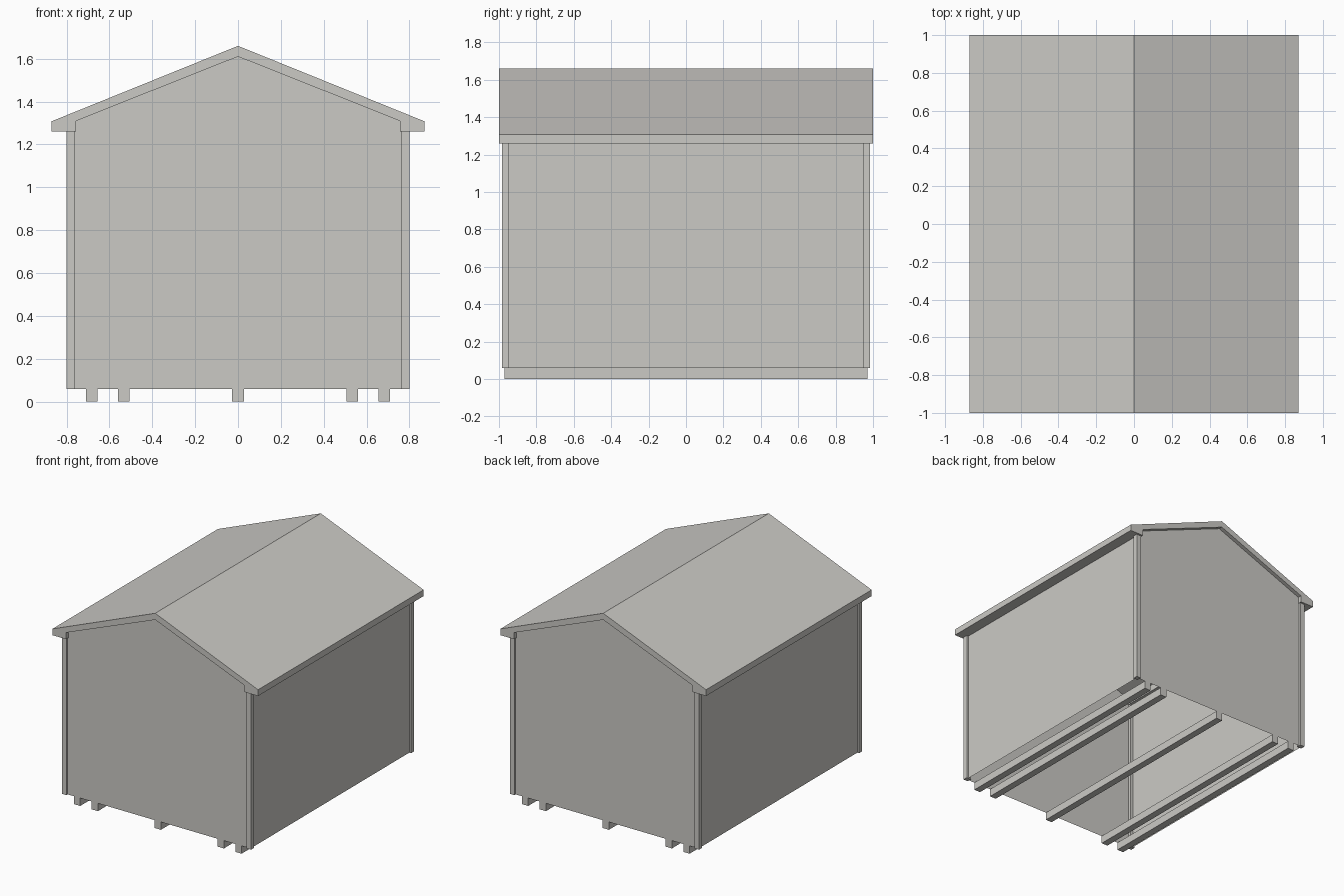
import bpy
import bmesh

if "Cube" in bpy.data.objects:
    bpy.data.objects.remove(bpy.data.objects["Cube"])

grey = bpy.data.materials.new("warm grey")
grey.diffuse_color = (0.60, 0.59, 0.56, 1)
grey.use_nodes = True
grey.node_tree.nodes["Principled BSDF"].inputs["Base Color"].default_value = grey.diffuse_color


def finish(name, bm):
    me = bpy.data.meshes.new(name)
    bm.to_mesh(me)
    bm.free()
    me.materials.append(grey)
    ob = bpy.data.objects.new(name, me)
    bpy.context.collection.objects.link(ob)
    return ob


def box(name, x0, x1, y0, y1, z0, z1):
    bm = bmesh.new()
    bmesh.ops.create_cube(bm, size=1)
    for v in bm.verts:
        v.co = (x1 if v.co.x > 0 else x0,
                y1 if v.co.y > 0 else y0,
                z1 if v.co.z > 0 else z0)
    return finish(name, bm)


def sheet(name, points):
    bm = bmesh.new()
    bm.faces.new([bm.verts.new(p) for p in points])
    return finish(name, bm)


FLOOR, WX, WY = 0.06, 0.785, 0.97

# Roof: chevron with boxed eaves, one half profile mirrored at the ridge
for s, side in ((-1, "left"), (1, "right")):
    half = [(0, 1.66), (0.87, 1.308), (0.87, 1.26),
            (0.755, 1.26), (0.755, 1.31), (0, 1.61)]
    bm = bmesh.new()
    ends = [[bm.verts.new((s * x, y, z)) for x, z in half] for y in (-1, 1)]
    n = len(half)
    # concave end caps split into slope and eave
    for e in ends:
        bm.faces.new((e[0], e[1], e[4], e[5]))
        bm.faces.new((e[1], e[2], e[3], e[4]))
    for i in range(n - 1):
        a, b = ends
        bm.faces.new((a[i], a[i + 1], b[i + 1], b[i]))
    bmesh.ops.recalc_face_normals(bm, faces=bm.faces)
    finish("roof_" + side, bm)

# Side walls (thin sheets, open underneath)
for s, side in ((-1, "left"), (1, "right")):
    pts = [(s * WX, -s * WY, FLOOR), (s * WX, s * WY, FLOOR),
           (s * WX, s * WY, 1.28), (s * WX, -s * WY, 1.28)]
    sheet("wall_" + side, pts)

# Gable walls
for s, side in ((-1, "front"), (1, "back")):
    pts = [(s * WX, s * WY, FLOOR), (-s * WX, s * WY, FLOOR),
           (-s * WX, s * WY, 1.30), (0, s * WY, 1.612), (s * WX, s * WY, 1.30)]
    sheet("gable_" + side, pts)

# Corner posts
for sx, nx in ((-1, "left"), (1, "right")):
    for sy, ny in ((-1, "front"), (1, "back")):
        xs = sorted((sx * 0.762, sx * 0.80))
        ys = sorted((sy * 0.948, sy * 0.985))
        box(f"corner_post_{ny}_{nx}", *xs, *ys, FLOOR, 1.265)

# Floor runners
for i, x in enumerate((-0.683, -0.533, 0, 0.533, 0.683)):
    box(f"runner_{i + 1}", x - 0.027, x + 0.027, -WY, WY, 0, FLOOR)
